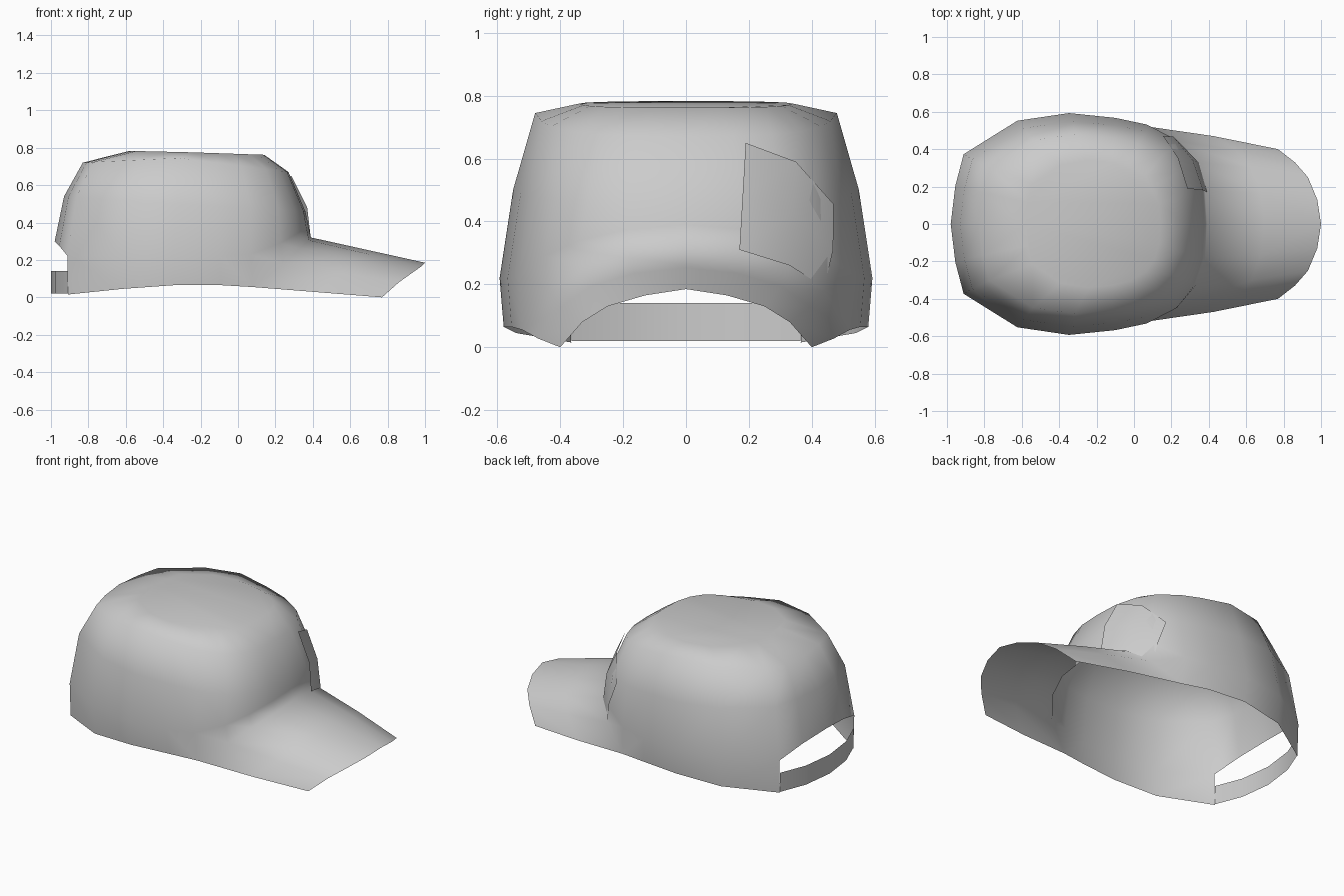
import bpy
import bmesh
from mathutils import Vector

default_cube = bpy.data.objects.get("Cube")
if default_cube:
    bpy.data.objects.remove(default_cube, do_unlink=True)

# One plain cloth colour
cloth = bpy.data.materials.new("grey_cloth")
cloth.use_nodes = True
cloth_colour = (0.6, 0.6, 0.6, 1.0)
cloth.diffuse_color = cloth_colour
cloth.node_tree.nodes["Principled BSDF"].inputs["Base Color"].default_value = cloth_colour


def loft(bm, lower, upper):
    """Bridge two equal rows of vertices with quads."""
    for i in range(len(lower) - 1):
        bm.faces.new((lower[i], lower[i + 1], upper[i + 1], upper[i]))


def add_row(bm, points):
    return [bm.verts.new(point) for point in points]


def finish(bm, name, mirrored=True):
    """Turn a bmesh into a smooth object, mirrored across the cap's centre line."""
    mesh = bpy.data.meshes.new(name)
    bm.to_mesh(mesh)
    bm.free()
    mesh.materials.append(cloth)
    mesh.polygons.foreach_set("use_smooth", [True] * len(mesh.polygons))
    obj = bpy.data.objects.new(name, mesh)
    bpy.context.collection.objects.link(obj)
    if mirrored:
        mirror = obj.modifiers.new("Mirror", "MIRROR")
        mirror.use_axis = (False, True, False)
        mirror.merge_threshold = 0.002
    return obj


# Half outline of the head opening, from brim centre to back centre
outline = [(.39, 0), (.38, .18), (.33, .33), (.24, .44), (.08, .52), (-.09, .555),
           (-.34, .58), (-.62, .54), (-.91, .365), (-.955, .2), (-.98, 0)]
rim_heights = [.32, .305, .26, .18, .055, .065, .065, .045, .015]
band_heights = [.39, .375, .34, .29, .23, .22, .22, .22, .22, .275, .30]
front_x, back_x, half_width = outline[0][0], outline[-1][0], outline[6][1]
middle = 0.47


def ring(front, back, width, heights):
    """Rescale the outline; heights run front, side, back."""
    points = []
    for x, y in outline:
        t = (x - back_x) / (front_x - back_x)
        if t > middle:
            z = heights[1] + (heights[0] - heights[1]) * (t - middle) / (1 - middle)
        else:
            z = heights[2] + (heights[1] - heights[2]) * t / middle
        points.append(Vector((back + (front - back) * t, y * width / half_width, z)))
    return points


# Crown and brim share one continuous cloth surface
bm = bmesh.new()
rim_points = [Vector((x, y, z)) for (x, y), z in zip(outline, rim_heights)]
rim = add_row(bm, rim_points)
band_points = ring(.375, back_x, .593, (0, 0, 0))
for point, z in zip(band_points, band_heights):
    point.z = z
band = add_row(bm, band_points)

# The rim stops at the side of the back opening
loft(bm, rim, band[:len(rim)])
previous = band
for settings in [(.36, -.93, .55, (.46, .5, .54)),
                 (.27, -.83, .48, (.67, .745, .72)),
                 (.14, -.58, .34, (.762, .775, .783))]:
    row = add_row(bm, ring(*settings))
    loft(bm, previous, row)
    previous = row
bm.faces.new(previous)

# Brim sweeps from the front of the rim out to its arched edge
brim_edge = [Vector(p) for p in [(1, 0, .185), (.98, .13, .165), (.93, .25, .13),
                                 (.86, .33, .08), (.77, .40, 0)]]
joins = rim[:len(brim_edge)]
middle_row = add_row(bm, [(a + b) / 2 for a, b in zip(rim_points, brim_edge)])
for vert in middle_row[1:]:
    vert.co.y += 0.01
edge_row = add_row(bm, brim_edge)
loft(bm, middle_row, joins)
loft(bm, edge_row, middle_row)
finish(bm, "crown_and_brim")

# Strap closing the back opening
strap_path = [(-.91, .365), (-.975, .2), (-1, 0)]
bm = bmesh.new()
loft(bm, *[add_row(bm, [(x, y, z) for x, y in strap_path]) for z in (.02, .14)])
finish(bm, "back_strap")

# Curved patch on one side of the crown front
patch_rows = [[(.39, .17, .31), (.345, .33, .26), (.23, .44, .19)],
              [(.37, .18, .48), (.315, .34, .43), (.21, .468, .31)],
              [(.285, .19, .65), (.235, .35, .59), (.155, .47, .455)]]
bm = bmesh.new()
rows = [add_row(bm, points) for points in patch_rows]
for lower, upper in zip(rows, rows[1:]):
    loft(bm, lower, upper)
finish(bm, "front_patch", mirrored=False)
